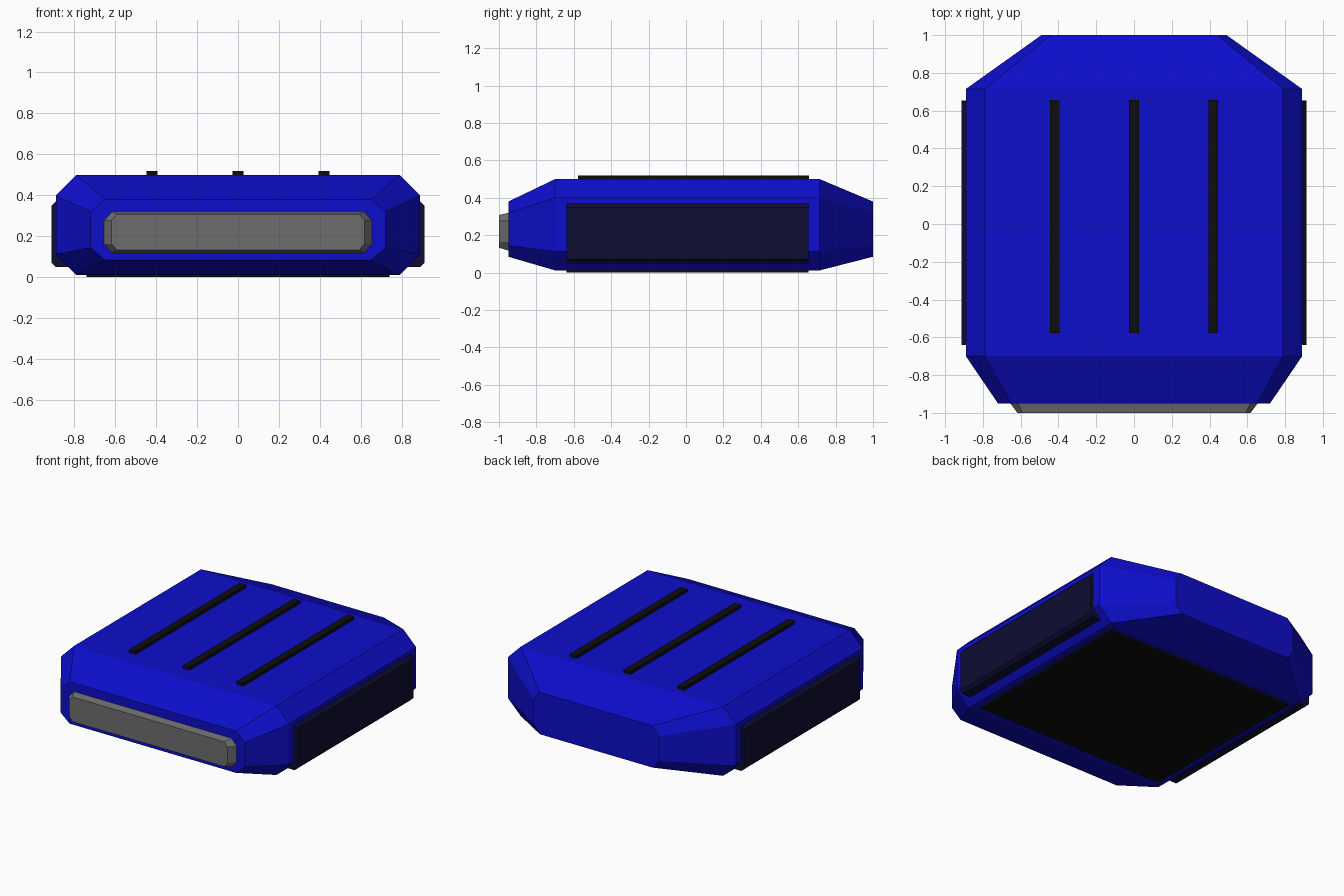
import bpy, bmesh

if "Cube" in bpy.data.objects:
    bpy.data.objects.remove(bpy.data.objects["Cube"])


def material(name, r, g, b):
    m = bpy.data.materials.new(name)
    m.diffuse_color = (r, g, b, 1)
    m.use_nodes = True
    m.node_tree.nodes["Principled BSDF"].inputs["Base Color"].default_value = m.diffuse_color
    return m


BLUE = material("blue", 0.004, 0.004, 0.6)
NAVY = material("navy", 0.004, 0.004, 0.033)
BLACK = material("black", 0.004, 0.004, 0.004)
GREY = material("grey", 0.155, 0.155, 0.155)


def finish(name, bm, mat):
    bmesh.ops.recalc_face_normals(bm, faces=bm.faces)
    me = bpy.data.meshes.new(name)
    bm.to_mesh(me)
    bm.free()
    me.materials.append(mat)
    ob = bpy.data.objects.new(name, me)
    bpy.context.collection.objects.link(ob)
    return ob


def octagon_loft(name, sections, mat):
    """Sections: (y, half width, z low, z high, chamfer x, chamfer z)."""
    bm = bmesh.new()
    rings = []
    for y, w, lo, hi, cx, cz in sections:
        pts = [(w - cx, lo), (w, lo + cz), (w, hi - cz), (w - cx, hi),
               (cx - w, hi), (-w, hi - cz), (-w, lo + cz), (cx - w, lo)]
        rings.append([bm.verts.new((x, y, z)) for x, z in pts])
    for a, b in zip(rings, rings[1:]):
        for i in range(8):
            j = (i + 1) % 8
            bm.faces.new((a[i], a[j], b[j], b[i]))
    bm.faces.new(rings[0])
    bm.faces.new(rings[-1])
    return finish(name, bm, mat)


def box(name, lo, hi, mat):
    bm = bmesh.new()
    bmesh.ops.create_cube(bm, size=1)
    for v in bm.verts:
        v.co = [(a + b) / 2 + c * (b - a) for a, b, c in zip(lo, hi, v.co)]
    return finish(name, bm, mat)


# Faceted main shell, tapering at the front and the back
octagon_loft("body", [(-0.95, 0.72, 0.085, 0.38, 0.07, 0.06),
                      (-0.70, 0.89, 0.012, 0.50, 0.10, 0.10),
                      (0.715, 0.89, 0.012, 0.50, 0.10, 0.10),
                      (1.00, 0.49, 0.085, 0.38, 0.05, 0.06)], BLUE)

# Raised front panel, tapering outwards
octagon_loft("front_panel", [(-0.93, 0.655, 0.118, 0.32, 0.04, 0.045),
                             (-0.95, 0.655, 0.118, 0.32, 0.04, 0.045),
                             (-1.00, 0.617, 0.133, 0.308, 0.025, 0.03)], GREY)

# Side grips: one chamfered profile run along y, mirrored
for side, s in (("left", -1), ("right", 1)):
    bm = bmesh.new()
    profile = [(0.82, 0.05), (0.89, 0.05), (0.912, 0.072),
               (0.912, 0.348), (0.89, 0.37), (0.82, 0.37)]
    face = bm.faces.new([bm.verts.new((s * x, -0.64, z)) for x, z in profile])
    ext = bmesh.ops.extrude_face_region(bm, geom=[face], use_keep_orig=True)
    moved = [g for g in ext["geom"] if isinstance(g, bmesh.types.BMVert)]
    bmesh.ops.translate(bm, verts=moved, vec=(0, 1.295, 0))
    finish(side + "_grip", bm, NAVY)

# Top ribs
for i, x in enumerate((-0.42, 0, 0.42)):
    box(f"top_rib_{i + 1}", (x - 0.026, -0.578, 0.47),
        (x + 0.026, 0.657, 0.52), BLACK)

# Underside pad
box("bottom_pad", (-0.74, -0.64, 0), (0.74, 0.655, 0.04), BLACK)
